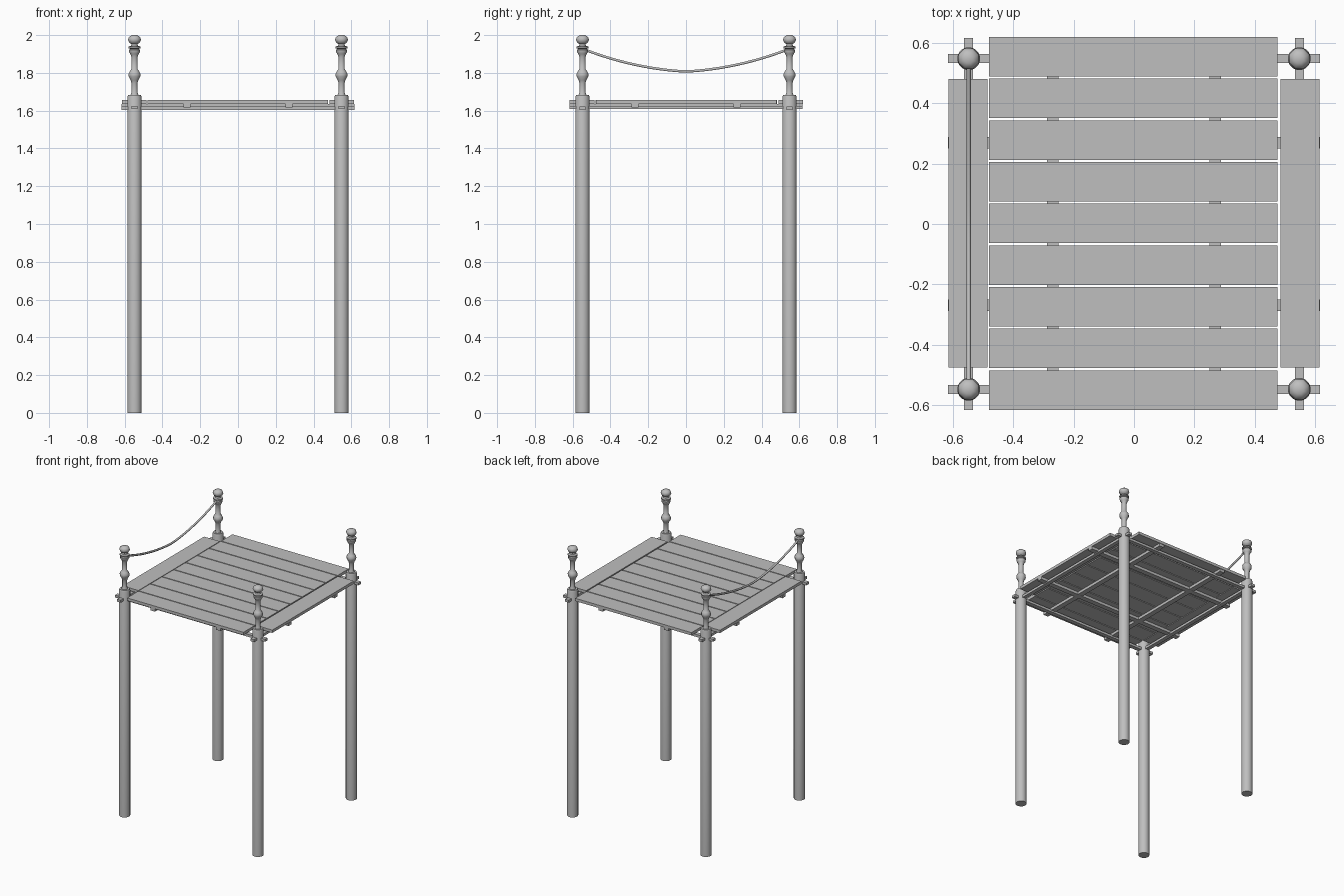
import bpy, bmesh, math

cube = bpy.data.objects.get("Cube")
if cube:
    bpy.data.objects.remove(cube, do_unlink=True)

grey = bpy.data.materials.new("plain_grey")
grey.use_nodes = True
grey.diffuse_color = (0.52, 0.52, 0.52, 1)
grey.node_tree.nodes["Principled BSDF"].inputs["Base Color"].default_value = grey.diffuse_color


def add_object(name, bm):
    mesh = bpy.data.meshes.new(name)
    bmesh.ops.recalc_face_normals(bm, faces=bm.faces)
    bm.to_mesh(mesh)
    bm.free()
    mesh.materials.append(grey)
    obj = bpy.data.objects.new(name, mesh)
    bpy.context.collection.objects.link(obj)
    return obj


def box(name, x, y, z, sx, sy, sz):
    bm = bmesh.new()
    bmesh.ops.create_cube(bm, size=1)
    for v in bm.verts:
        v.co = (x + v.co.x * sx, y + v.co.y * sy, z + v.co.z * sz)
    return add_object(name, bm)


def turned(name, profile, sides, x, y):
    """Revolve (radius, height) pairs into a closed solid."""
    bm = bmesh.new()
    rings = []
    for r, z in profile:
        angles = [math.tau * (i + 0.5) / sides for i in range(sides)]
        rings.append([bm.verts.new((x + r * math.cos(a), y + r * math.sin(a), z)) for a in angles])
    for low, high in zip(rings, rings[1:]):
        for i in range(sides):
            j = (i + 1) % sides
            bm.faces.new((low[i], low[j], high[j], high[i]))
    bm.faces.new(rings[0])
    bm.faces.new(rings[-1])
    obj = add_object(name, bm)
    bpy.ops.object.select_all(action="DESELECT")
    obj.select_set(True)
    bpy.context.view_layer.objects.active = obj
    bpy.ops.object.shade_smooth_by_angle(angle=math.radians(46))
    return obj


CORNER = 0.548

# Corner posts with turned finials
post_profile = [(0.038, 0), (0.038, 1.672), (0.034, 1.684)]
finial_profile = [
    (0.023, 1.68), (0.017, 1.70), (0.017, 1.745), (0.022, 1.762),
    (0.033, 1.78), (0.034, 1.795), (0.026, 1.81), (0.018, 1.82), (0.018, 1.885),
    (0.024, 1.9), (0.032, 1.912), (0.032, 1.922), (0.024, 1.927),
    (0.035, 1.931), (0.035, 1.939), (0.02, 1.943), (0.017, 1.952),
    (0.03, 1.96), (0.037, 1.975), (0.032, 1.99), (0.016, 2.0)]
for side, sx in (("right", -1), ("left", 1)):
    for end, sy in (("front", -1), ("back", 1)):
        tag = f"{end}_{side}"
        turned(f"post_{tag}", post_profile, 16, sx * CORNER, sy * CORNER)
        turned(f"finial_{tag}", finial_profile, 8, sx * CORNER, sy * CORNER)

# Outer beams running through the posts, and inner cross beams
for s, label in ((-1, "low"), (1, "high")):
    box(f"outer_beam_x_{label}", 0, s * CORNER, 1.613, 1.232, 0.03, 0.018)
    box(f"outer_beam_y_{label}", s * CORNER, 0, 1.617, 0.03, 1.232, 0.018)
    box(f"inner_beam_x_{label}", 0, s * 0.27, 1.626, 1.232, 0.038, 0.02)
    box(f"inner_beam_y_{label}", s * 0.27, 0, 1.6265, 0.038, 1.232, 0.02)

# Deck planks
for i in range(9):
    box(f"deck_plank_{i + 1}", -0.002, 0.002 + (i - 4) * 0.1382, 1.647, 0.956, 0.131, 0.021)
for s, label in ((-1, "right"), (1, "left")):
    box(f"side_plank_{label}", s * 0.55, 0.002, 1.647, 0.13, 0.956, 0.021)

# Sagging rope between the right-hand finials
curve = bpy.data.curves.new("rope", "CURVE")
curve.dimensions = "3D"
curve.bevel_depth = 0.0075
curve.bevel_resolution = 1
curve.use_fill_caps = True
path = curve.splines.new("POLY")
steps = 24
path.points.add(steps)
for i, p in enumerate(path.points):
    t = 2 * i / steps - 1
    sag = 0.115 * (math.cosh(1.2 * t) - 1) / (math.cosh(1.2) - 1)
    sag = 0.5 * sag + 0.5 * 0.115 * abs(t) ** 1.4
    p.co = (-CORNER, t * 0.535, 1.808 + sag, 1)
    p.radius = 1
path.use_smooth = True
rope = bpy.data.objects.new("rope", curve)
curve.materials.append(grey)
bpy.context.collection.objects.link(rope)
